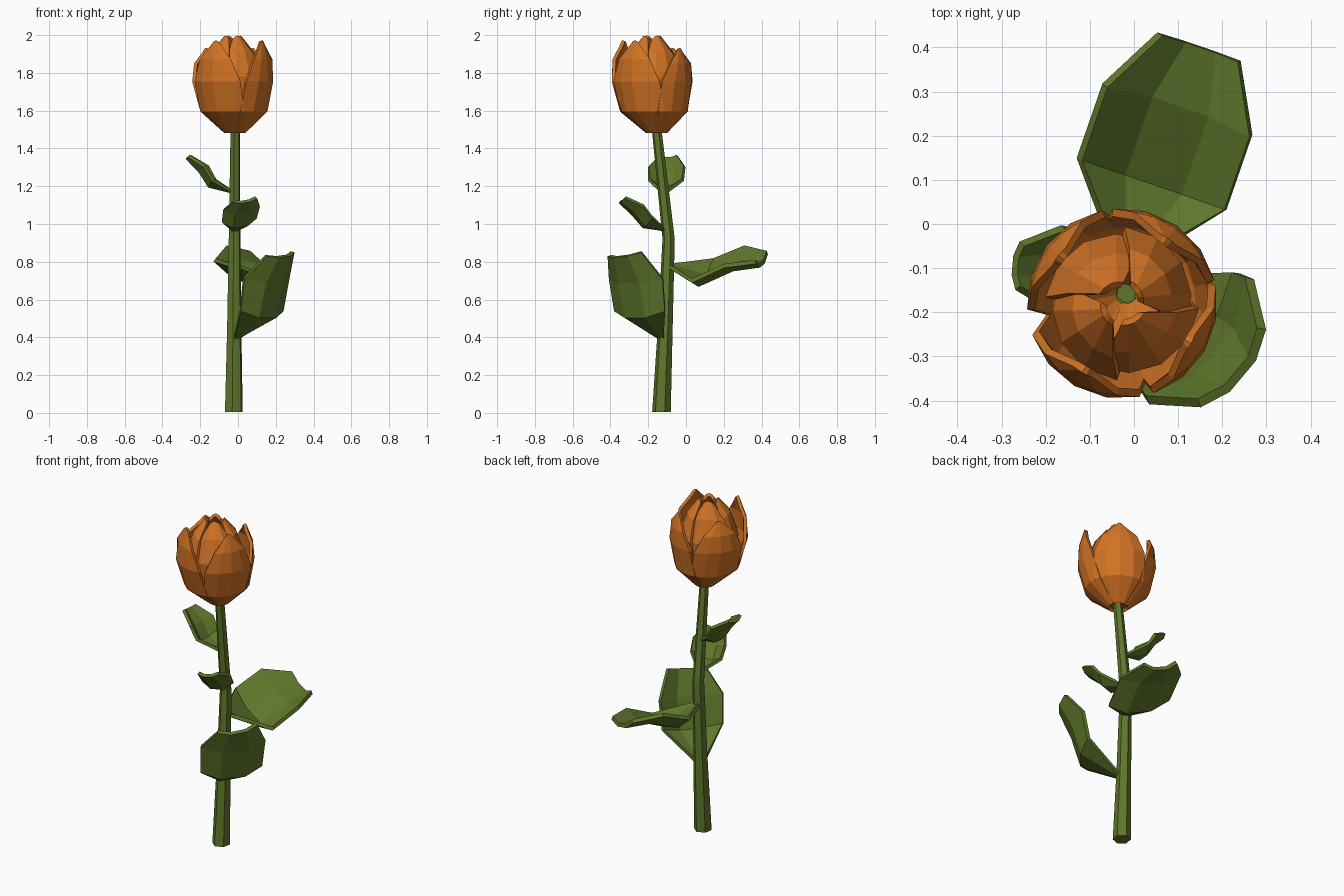
import bpy
from math import sin, cos, radians
from mathutils import Vector

if "Cube" in bpy.data.objects:
    bpy.data.objects.remove(bpy.data.objects["Cube"])


def material(name, rgb):
    m = bpy.data.materials.new(name)
    m.diffuse_color = (*rgb, 1)
    m.use_nodes = True
    m.node_tree.nodes["Principled BSDF"].inputs["Base Color"].default_value = m.diffuse_color
    return m


GREEN = material("leaf green", (0.115, 0.185, 0.024))
ORANGE = material("petal orange", (0.64, 0.17, 0.018))


def add_mesh(name, verts, faces, mat, thick=0):
    me = bpy.data.meshes.new(name)
    me.from_pydata([tuple(v) for v in verts], [], faces)
    me.materials.append(mat)
    ob = bpy.data.objects.new(name, me)
    bpy.context.collection.objects.link(ob)
    if thick:
        s = ob.modifiers.new("thickness", "SOLIDIFY")
        s.thickness = thick
        s.offset = 0
    return ob


def grid_faces(rows, cols):
    return [(i * cols + j, i * cols + j + 1, (i + 1) * cols + j + 1, (i + 1) * cols + j)
            for i in range(rows - 1) for j in range(cols - 1)]


# Stem: bent tapering hexagonal tube, path rows are (x, y, z, radius)
path = [(-0.022, -0.13, 0.005, 0.05), (-0.02, -0.11, 0.45, 0.04),
        (-0.018, -0.092, 0.92, 0.033), (-0.015, -0.155, 1.5, 0.026)]
N = 6
verts = [(x + r * cos(radians(60 * k + 20)), y + r * sin(radians(60 * k + 20)), z)
         for x, y, z, r in path for k in range(N)]
faces = [(i * N + k, i * N + (k + 1) % N, (i + 1) * N + (k + 1) % N, (i + 1) * N + k)
         for i in range(len(path) - 1) for k in range(N)]
faces += [tuple(reversed(range(N))), tuple(range(len(verts) - N, len(verts)))]
add_mesh("stem", verts, faces, GREEN)


# Leaf: rows are (distance from stem, height, half width, edge lift, sideways tilt)
def leaf(name, base, azimuth, rows, thick):
    a = radians(azimuth)
    out, side = Vector((cos(a), sin(a), 0)), Vector((-sin(a), cos(a), 0))
    spine = [Vector((*base, 0)) + out * r[0] + Vector((0, 0, r[1])) for r in rows]
    verts = []
    for i, (d, z, w, lift, tilt) in enumerate(rows):
        tangent = spine[min(i + 1, len(rows) - 1)] - spine[max(i - 1, 0)]
        normal = tangent.cross(side).normalized()
        for t in (-1, -0.4, 0.4, 1):
            verts.append(spine[i] + side * w * t + Vector((0, 0, tilt * t))
                         + normal * (lift if abs(t) == 1 else 0))
    add_mesh(name, verts, grid_faces(len(rows), 4), GREEN, thick)


leaf("large_back_leaf", (-0.02, -0.09), 71,
     [(0, 0.78, 0.015, 0, 0), (0.19, 0.70, 0.175, 0.055, 0.055),
      (0.38, 0.78, 0.175, 0.05, 0.05), (0.52, 0.79, 0.095, 0.035, 0.025)], 0.022)
leaf("low_front_leaf", (-0.01, -0.13), -40,
     [(0, 0.40, 0.015, 0, 0), (0.21, 0.51, 0.17, 0.05, 0),
      (0.26, 0.69, 0.18, 0.06, 0), (0.325, 0.83, 0.11, 0.03, 0.01)], 0.022)
leaf("upper_left_leaf", (-0.03, -0.115), 175,
     [(0, 1.17, 0.012, 0, 0), (0.12, 1.20, 0.09, 0.04, 0),
      (0.17, 1.28, 0.095, 0.04, 0), (0.24, 1.35, 0.05, 0.015, 0)], 0.018)
leaf("small_front_leaf", (-0.015, -0.11), -77,
     [(0, 0.97, 0.012, 0, 0), (0.11, 0.99, 0.09, 0.04, 0.01),
      (0.17, 1.06, 0.095, 0.04, 0.01), (0.24, 1.12, 0.06, 0.015, 0.01)], 0.018)


# Petal: rows are (height, radius, half angle); dz raises the tip
def petal(name, azimuth, rows, dz, swirl=0):
    verts = []
    for z, r, half in rows:
        f = min(max((z - 1.48) / 0.2, 0), 1)
        cx, cy = -0.017 - 0.01 * f, -0.155 - 0.025 * f
        zz = z + dz * max(0, (z - 1.75) / 0.2)
        for t in (-1, -0.5, 0, 0.5, 1):
            a = radians(azimuth + half * t)
            rr = r * (1 + swirl * t)
            verts.append((cx + rr * cos(a), cy + rr * sin(a), zz - 0.02 * t * t * (z > 1.9)))
    add_mesh(name, verts, grid_faces(len(rows), 5), ORANGE, 0.018)


OUTER = [(1.488, 0.05, 52), (1.60, 0.172, 49), (1.755, 0.207, 41),
         (1.86, 0.200, 27), (1.95, 0.172, 7)]
INNER = [(1.50, 0.03, 54), (1.62, 0.14, 56), (1.78, 0.155, 54),
         (1.91, 0.11, 48), (1.992, 0.045, 32)]
for i, (az, dz) in enumerate([(55, -0.02), (143, -0.02), (240, 0.02), (330, 0.02)]):
    petal(f"outer_petal_{i + 1}", az, OUTER, dz)
for i, az in enumerate([35, 122, 213, 303]):
    petal(f"inner_petal_{i + 1}", az, INNER, 0, 0.07)
